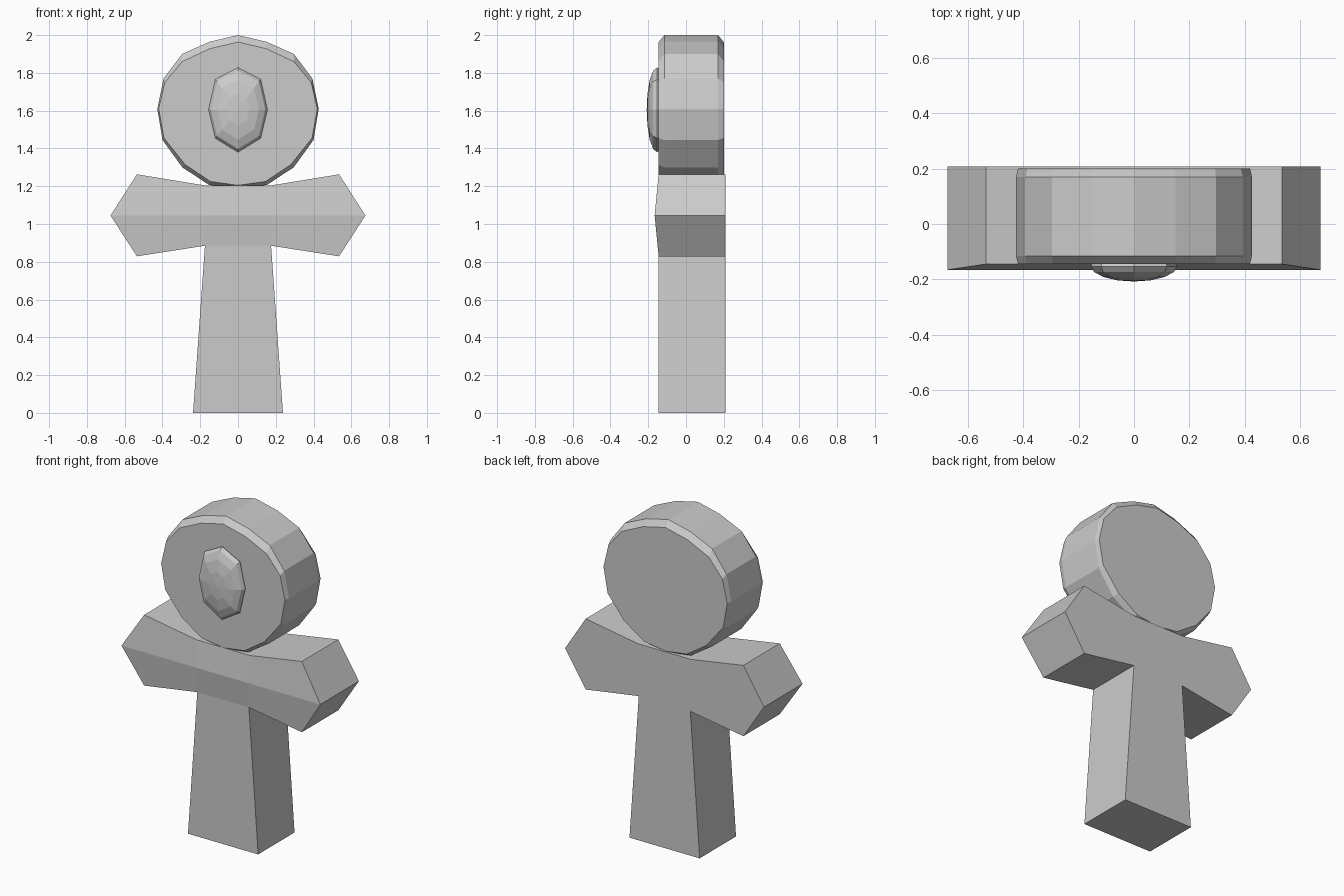
import bpy

if "Cube" in bpy.data.objects:
    bpy.data.objects.remove(bpy.data.objects["Cube"])


def make_mesh(name, verts, faces):
    mesh = bpy.data.meshes.new(name)
    mesh.from_pydata(verts, [], faces)
    mesh.validate()
    obj = bpy.data.objects.new(name, mesh)
    bpy.context.collection.objects.link(obj)
    bpy.ops.object.select_all(action='DESELECT')
    bpy.context.view_layer.objects.active = obj
    obj.select_set(True)
    bpy.ops.object.mode_set(mode='EDIT')
    bpy.ops.mesh.select_all(action='SELECT')
    bpy.ops.mesh.normals_make_consistent(inside=False)
    bpy.ops.object.mode_set(mode='OBJECT')
    return obj


def mirrored_loop(half):
    """Closed outline from a right-hand half running from top to bottom on x = 0."""
    return half + [(-x, z) for x, z in reversed(half) if x > 0]


def loft(name, rings):
    """Skin equal-length rings given as (y, outline), capped at both ends."""
    n = len(rings[0][1])
    verts = [(x, y, z) for y, loop in rings for x, z in loop]
    faces = [list(range(n)), list(range(len(verts) - n, len(verts)))]
    for r in range(len(rings) - 1):
        for i in range(n):
            j = (i + 1) % n
            faces.append([r * n + i, r * n + j, (r + 1) * n + j, (r + 1) * n + i])
    return make_mesh(name, verts, faces)


# Cross body: flared stem and pointed arms, with a ridge along the arm front
BACK, FRONT, RIDGE = 0.208, -0.145, -0.166
half = [(0.175, 1.045), (0.18, 1.205), (0.535, 1.263), (0.675, 1.045),
        (0.535, 0.829), (0.175, 0.885), (0.238, 0.0)]
right = [(x, RIDGE if z == 1.045 else FRONT, z) for x, z in half]
right += [(x, BACK, z) for x, z in half]
verts = right + [(-x, y, z) for x, y, z in right]
faces = []
for o in (0, 14):
    for d in (0, 7):
        faces += [[o + d + i for i in q] for q in ((0, 1, 2, 3), (0, 3, 4, 5))]
    faces += [[o + a, o + a + 1, o + a + 8, o + a + 7] for a in range(1, 6)]
for d in (0, 7):
    for a, b in ((0, 1), (0, 5), (5, 6)):
        faces.append([d + a, d + b, d + b + 14, d + a + 14])
faces += [[1, 8, 22, 15], [6, 13, 27, 20]]
make_mesh("cross_body", verts, faces)

# Round head: slightly flattened disc with bevelled rims
outer = mirrored_loop([(0, 2.0), (0.15, 1.965), (0.296, 1.90), (0.394, 1.77),
                       (0.427, 1.61), (0.40, 1.445), (0.295, 1.30),
                       (0.155, 1.208), (0, 1.18)])
inner = mirrored_loop([(0, 1.963), (0.15, 1.928), (0.295, 1.86), (0.387, 1.75),
                       (0.42, 1.61), (0.392, 1.455), (0.28, 1.315),
                       (0.145, 1.225), (0, 1.205)])
loft("round_head", [(-0.145, inner), (-0.115, outer), (0.17, outer), (0.20, inner)])

# Oval gem: faceted dome set in the head
gem = mirrored_loop([(0, 0.222), (0.12, 0.16), (0.156, 0), (0.12, -0.152), (0, -0.226)])
profile = [(-0.13, 0.92), (-0.153, 1.0), (-0.174, 0.924), (-0.192, 0.707),
           (-0.204, 0.383), (-0.208, 0.01)]
loft("oval_gem", [(y, [(x * s, 1.606 + z * s) for x, z in gem]) for y, s in profile])
